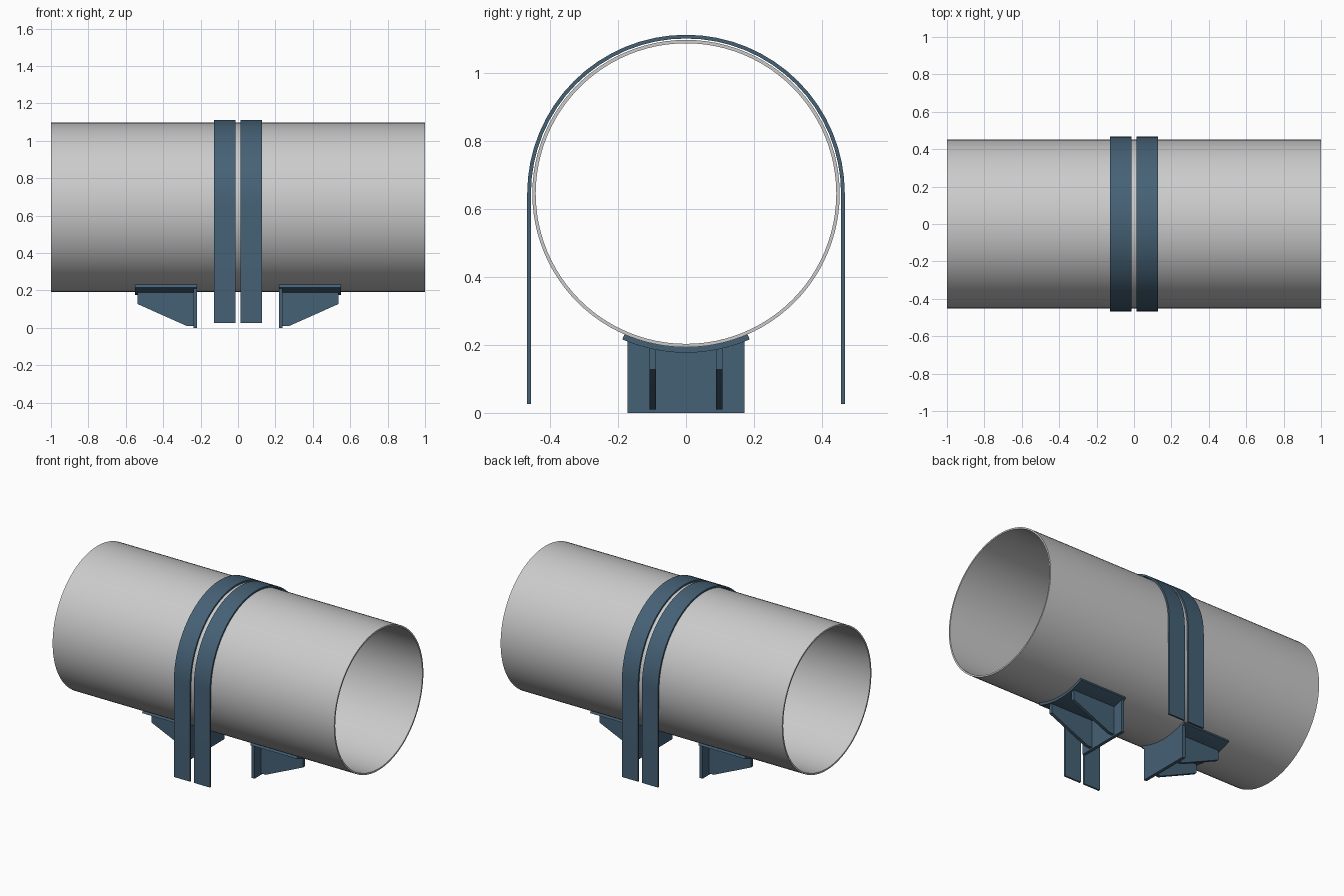
import bpy, bmesh
from math import sin, cos, pi, radians, sqrt

if "Cube" in bpy.data.objects:
    bpy.data.objects.remove(bpy.data.objects["Cube"])

AXIS_Z = 0.645      # height of the pipe axis
PIPE_R = 0.452
PAD_R = 0.468       # underside of the curved saddle pads

steel = bpy.data.materials.new("blue_steel")
steel.diffuse_color = (0.06, 0.12, 0.18, 1)
steel.use_nodes = True
steel.node_tree.nodes["Principled BSDF"].inputs["Base Color"].default_value = steel.diffuse_color


def arc(r, a0, a1, n):
    """Points (y, z) round the pipe axis; angle 0 points to +y."""
    return [(r * cos(a0 + (a1 - a0) * i / n), AXIS_Z + r * sin(a0 + (a1 - a0) * i / n))
            for i in range(n + 1)]


def finish(name, bm, mat=None, mirror=(False, False, False)):
    bmesh.ops.recalc_face_normals(bm, faces=bm.faces)
    me = bpy.data.meshes.new(name)
    bm.to_mesh(me)
    bm.free()
    ob = bpy.data.objects.new(name, me)
    bpy.context.collection.objects.link(ob)
    if mat:
        me.materials.append(mat)
    if any(mirror):
        mod = ob.modifiers.new("mirror", 'MIRROR')
        mod.use_axis = mirror
        mod.use_mirror_merge = False
    bpy.ops.object.select_all(action='DESELECT')
    bpy.context.view_layer.objects.active = ob
    ob.select_set(True)
    bpy.ops.object.shade_smooth_by_angle(angle=radians(30))
    return ob


def band(name, inner, outer, x0, x1, mat=None, closed=False, mirror=(False, False, False)):
    """Solid between two matching (y, z) point rows, extruded from x0 to x1."""
    bm = bmesh.new()
    rings = [[bm.verts.new((x, y, z)) for x, (y, z) in
              ((x0, p), (x1, p), (x1, q), (x0, q))] for p, q in zip(inner, outer)]
    n = len(rings)
    for i in range(n if closed else n - 1):
        a, b = rings[i], rings[(i + 1) % n]
        for k in range(4):
            m = (k + 1) % 4
            bm.faces.new((a[k], a[m], b[m], b[k]))
    if not closed:
        bm.faces.new(rings[0])
        bm.faces.new(rings[-1])
    return finish(name, bm, mat, mirror)


# pipe: open hollow tube
band("pipe", arc(PIPE_R - 0.01, 0, 2 * pi, 96)[:-1], arc(PIPE_R, 0, 2 * pi, 96)[:-1],
     -1, 1, closed=True)


# hold-down straps: half circle over the pipe with straight legs
def strap_row(r):
    return [(r, 0.026)] + arc(r, 0, pi, 32) + [(-r, 0.026)]


band("hold_down_straps", strap_row(0.456), strap_row(0.467), 0.0134, 0.128,
     steel, mirror=(True, False, False))

# saddle pads: curved plates hugging the underside of the pipe
A0, A1 = radians(270 - 23.6), radians(270 + 23.6)
band("saddle_pads", arc(PIPE_R, A0, A1, 16), arc(PAD_R, A0, A1, 16), 0.218, 0.55,
     steel, mirror=(True, False, False))

# end plates: upright, top edge cut to the pad
half = math_half = 0.172
ys = [-half + 2 * half * i / 16 for i in range(17)]
band("end_plates", [(y, AXIS_Z - sqrt(PAD_R ** 2 - y * y)) for y in ys],
     [(y, 0) for y in ys], 0.218, 0.238, steel, mirror=(True, False, False))

# gusset ribs: tapered, two behind each end plate
bm = bmesh.new()
sides = []
for y in (0.088, 0.108):
    top = AXIS_Z - sqrt(PAD_R ** 2 - y * y) + 0.001
    prof = [(0.238, 0.01), (0.273, 0.01), (0.538, 0.128), (0.538, top), (0.238, top)]
    sides.append([bm.verts.new((x, y, z)) for x, z in prof])
for s in sides:
    bm.faces.new(s)
for k in range(5):
    m = (k + 1) % 5
    bm.faces.new((sides[0][k], sides[0][m], sides[1][m], sides[1][k]))
finish("gusset_ribs", bm, steel, (True, True, False))
